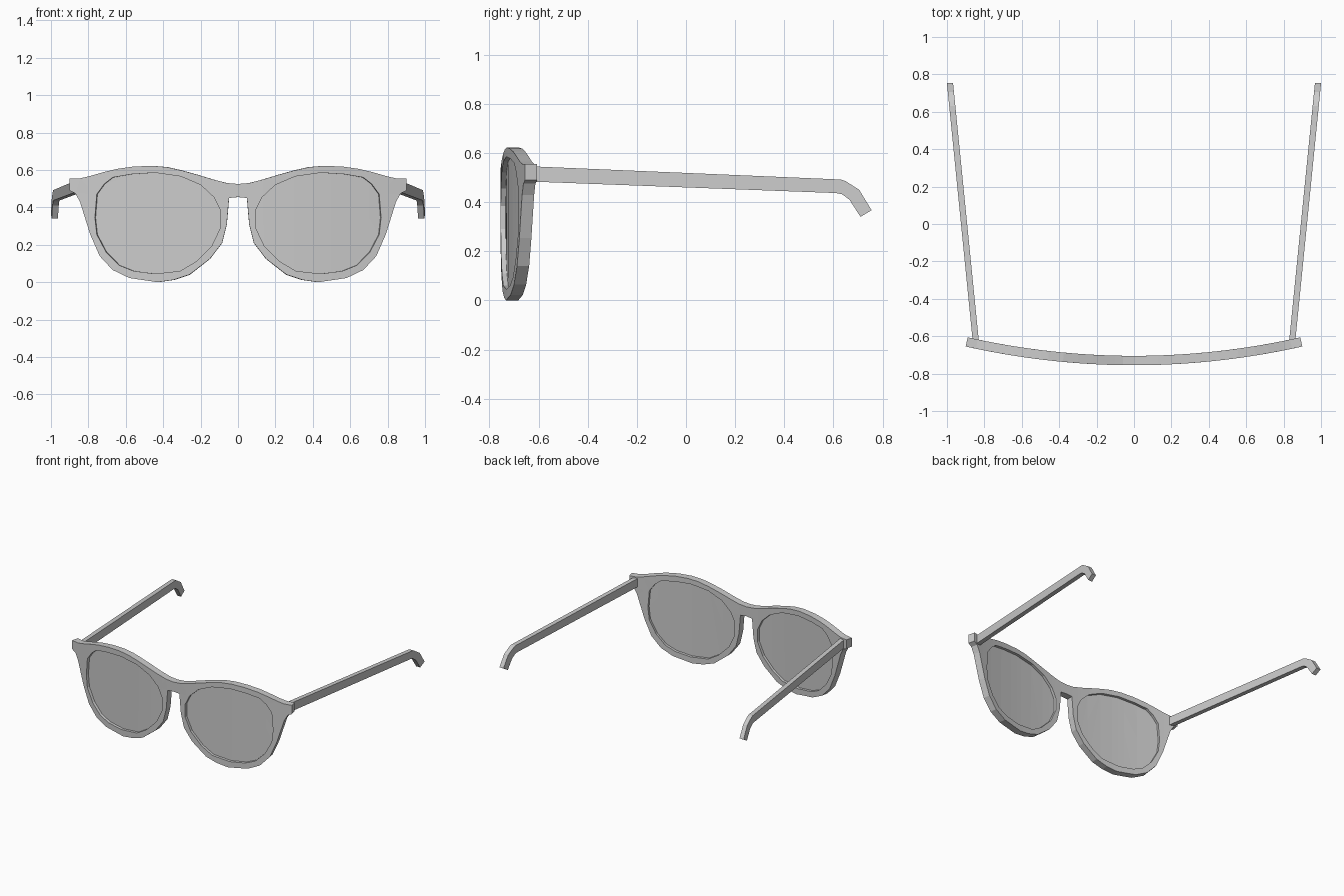
import bpy, bmesh, math
from mathutils import Vector

if "Cube" in bpy.data.objects:
    bpy.data.objects.remove(bpy.data.objects["Cube"])

grey = bpy.data.materials.new("plain grey")
grey.diffuse_color = (0.6, 0.6, 0.6, 1)
grey.use_nodes = True
grey.node_tree.nodes["Principled BSDF"].inputs["Base Color"].default_value = grey.diffuse_color

# Right half of the rim outline (x, z), from bridge top round to bridge underside
OUTER = [(0, .525), (.06, .53), (.13, .548), (.22, .575), (.30, .597), (.38, .615), (.46, .622),
         (.56, .618), (.65, .605), (.72, .588), (.80, .565), (.845, .555), (.90, .555),
         (.90, .49), (.87, .475), (.845, .43), (.82, .35), (.79, .255), (.74, .14),
         (.67, .065), (.58, .022), (.43, 0), (.345, .012), (.26, .04), (.15, .125),
         (.085, .21), (.06, .31), (.048, .45), (0, .455)]
# Right lens opening (x, z)
LENS = [(.445, .585), (.305, .565), (.2, .52), (.13, .455), (.095, .385), (.095, .29),
        (.14, .195), (.225, .11), (.31, .06), (.445, .045), (.56, .06), (.635, .09),
        (.705, .16), (.755, .255), (.765, .345), (.755, .47), (.715, .525), (.67, .56),
        (.57, .577)]


def flip(pts):
    return [(-x, z) for x, z in reversed(pts)]


def wrap(co):
    """Bend a flat point (x, depth, z) onto the curved face of the glasses."""
    x, d, z = co
    slope = .247 * x
    n = Vector((-slope, 1)).normalized()
    return Vector((x + n.x * d, -.755 + .1235 * x * x + n.y * d, z))


def finish(bm, name):
    bmesh.ops.recalc_face_normals(bm, faces=bm.faces[:])
    me = bpy.data.meshes.new(name)
    bm.to_mesh(me)
    bm.free()
    me.materials.append(grey)
    ob = bpy.data.objects.new(name, me)
    bpy.context.collection.objects.link(ob)
    return ob


def curved_plate(name, loops, front, back):
    """Fill the loops, thicken, slice into strips and bend."""
    bm = bmesh.new()
    for pts in loops:
        vs = [bm.verts.new((x, front, z)) for x, z in pts]
        for i, v in enumerate(vs):
            bm.edges.new((v, vs[(i + 1) % len(vs)]))
    bmesh.ops.triangle_fill(bm, use_beauty=True, use_dissolve=False,
                            edges=bm.edges[:], normal=(0, -1, 0))
    ext = bmesh.ops.extrude_face_region(bm, geom=bm.faces[:], use_keep_orig=True)
    moved = [g for g in ext["geom"] if isinstance(g, bmesh.types.BMVert)]
    bmesh.ops.translate(bm, verts=moved, vec=(0, back - front, 0))
    for i in range(-8, 9):
        bmesh.ops.bisect_plane(bm, geom=bm.verts[:] + bm.edges[:] + bm.faces[:], dist=1e-5,
                               plane_co=(i * .1, 0, 0), plane_no=(1, 0, 0))
    for v in bm.verts:
        v.co = wrap(v.co)
    return finish(bm, name)


# Front frame with two openings
curved_plate("front_frame", [OUTER + flip(OUTER)[1:-1], LENS, flip(LENS)], 0, .05)

# Lenses set in the middle of the rims
curved_plate("right_lens", [LENS], .02, .03)
curved_plate("left_lens", [flip(LENS)], .02, .03)

# Temple arms: top and bottom side profile (y, z), splaying outward to the ear hooks
TOP = [(-.64, .546), (.63, .492), (.65, .485), (.705, .45), (.755, .367)]
BOTTOM = [(-.64, .484), (.61, .437), (.635, .432), (.665, .41), (.71, .34)]


def arm(name, side):
    bm = bmesh.new()
    rings = []
    for (ty, tz), (by, bz) in zip(TOP, BOTTOM):
        ring = []
        for y, z, w in ((ty, tz, 0), (ty, tz, .033), (by, bz, .033), (by, bz, 0)):
            x = .83 + (y + .62) * .1 + w
            ring.append(bm.verts.new((side * x, y, z)))
        rings.append(ring)
    for a, b in zip(rings, rings[1:]):
        for i in range(4):
            j = (i + 1) % 4
            bm.faces.new((a[i], a[j], b[j], b[i]))
    bm.faces.new(rings[0])
    bm.faces.new(rings[-1])
    finish(bm, name)


arm("right_arm", 1)
arm("left_arm", -1)
